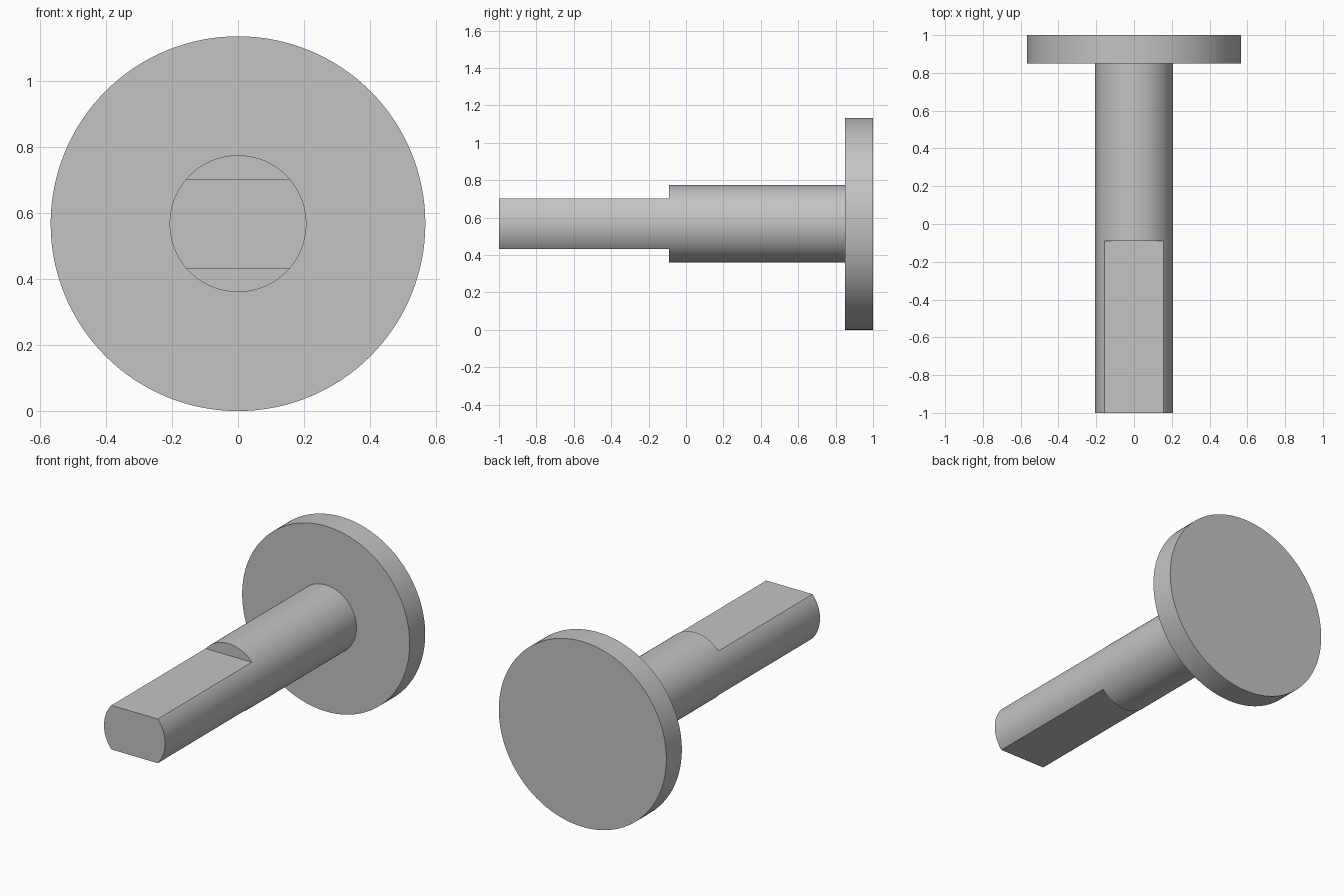
import bpy
import math

AXIS_Z = 0.567      # height of the turning axis
FLAT = 0.135        # distance of each flat from the axis
SHOULDER = -0.09    # where the flats end

cube = bpy.data.objects.get("Cube")
if cube:
    bpy.data.objects.remove(cube, do_unlink=True)

grey = bpy.data.materials.new("plain grey")
grey.use_nodes = True
colour = (0.55, 0.55, 0.55, 1)
grey.diffuse_color = colour
grey.node_tree.nodes["Principled BSDF"].inputs["Base Color"].default_value = colour


def rod(name, radius, y0, y1):
    """Cylinder lying along y."""
    bpy.ops.mesh.primitive_cylinder_add(
        vertices=128, radius=radius, depth=y1 - y0,
        location=(0, (y0 + y1) / 2, AXIS_Z), rotation=(math.pi / 2, 0, 0))
    obj = bpy.context.object
    obj.name = name
    obj.data.materials.append(grey)
    return obj


def cut_flat(target, side):
    """Mill one flat off the front of the shaft."""
    length, height = 1.2, 0.3
    bpy.ops.mesh.primitive_cube_add(
        size=1, location=(0, SHOULDER - length / 2, AXIS_Z + side * (FLAT + height / 2)))
    cutter = bpy.context.object
    cutter.name = "flat_cutter"
    cutter.scale = (1, length, height)
    cutter.hide_render = True
    cutter.data.materials.append(grey)
    mod = target.modifiers.new("flat", "BOOLEAN")
    mod.operation = "DIFFERENCE"
    mod.solver = "EXACT"
    mod.object = cutter
    bpy.context.view_layer.update()
    bpy.ops.object.select_all(action="DESELECT")
    target.select_set(True)
    bpy.context.view_layer.objects.active = target
    bpy.ops.object.modifier_apply(modifier=mod.name)
    bpy.data.objects.remove(cutter, do_unlink=True)


# Round head at the back
head = rod("head_disc", 0.567, 0.85, 1)

# Shaft with two flats, above and below
shaft = rod("shaft", 0.207, -1, 0.85)
for side in (1, -1):
    cut_flat(shaft, side)

# Smooth round sides, crisp edges
for obj in (head, shaft):
    bpy.ops.object.select_all(action="DESELECT")
    obj.select_set(True)
    bpy.context.view_layer.objects.active = obj
    bpy.ops.object.shade_smooth_by_angle(angle=math.radians(25))
